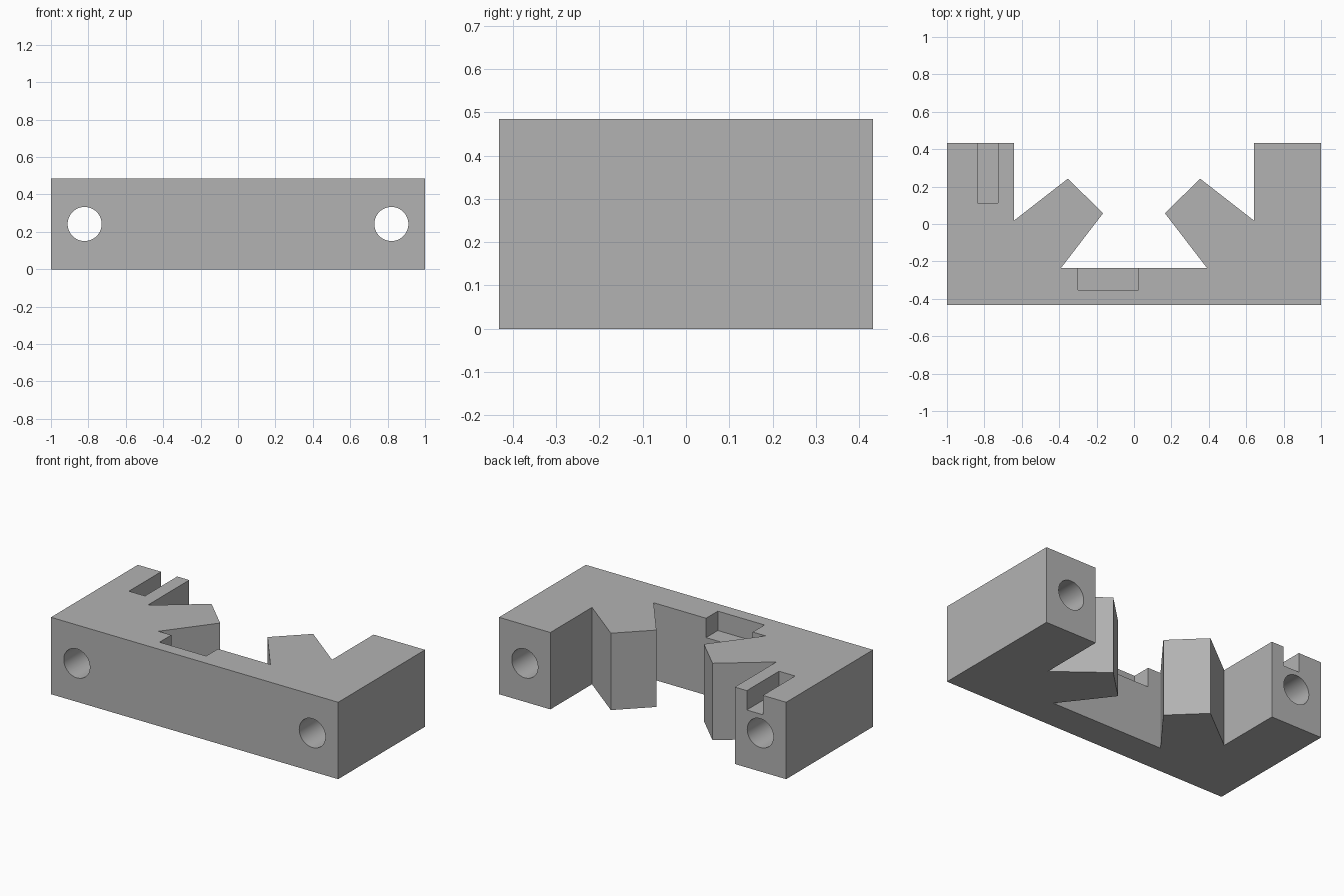
import bpy
import bmesh
import math
from mathutils import Matrix, Vector

cube = bpy.data.objects.get("Cube")
if cube:
    bpy.data.objects.remove(cube, do_unlink=True)

HEIGHT = 0.484
DEPTH = 0.432

grey = bpy.data.materials.new("plain grey")
grey.use_nodes = True
colour = (0.45, 0.45, 0.45, 1)
grey.diffuse_color = colour
grey.node_tree.nodes["Principled BSDF"].inputs["Base Color"].default_value = colour


def add_object(name, bm):
    mesh = bpy.data.meshes.new(name)
    bmesh.ops.recalc_face_normals(bm, faces=bm.faces)
    bm.to_mesh(mesh)
    bm.free()
    mesh.materials.append(grey)
    obj = bpy.data.objects.new(name, mesh)
    bpy.context.collection.objects.link(obj)
    return obj


def cut(target, cutter):
    cutter.hide_render = True
    cutter.hide_viewport = True
    cutter.display_type = 'WIRE'
    mod = target.modifiers.new(cutter.name, 'BOOLEAN')
    mod.object = cutter
    mod.operation = 'DIFFERENCE'
    mod.solver = 'EXACT'


def box_cutter(name, low, high):
    low, high = Vector(low), Vector(high)
    bm = bmesh.new()
    bmesh.ops.create_cube(bm, size=1)
    bmesh.ops.scale(bm, vec=high - low, verts=bm.verts)
    bmesh.ops.translate(bm, vec=(low + high) / 2, verts=bm.verts)
    return add_object(name, bm)


# Bracket body: one half outline, mirrored and extruded upward
half = [(1, -DEPTH), (1, DEPTH), (0.642, DEPTH), (0.642, 0.018),
        (0.354, 0.242), (0.165, 0.058), (0.39, -0.235)]
outline = half + [(-x, y) for x, y in reversed(half)]
bm = bmesh.new()
base = bm.faces.new([bm.verts.new((x, y, 0)) for x, y in outline])
top = bmesh.ops.extrude_face_region(bm, geom=[base])["geom"]
bmesh.ops.translate(bm, vec=(0, 0, HEIGHT),
                    verts=[v for v in top if isinstance(v, bmesh.types.BMVert)])
body = add_object("bracket_body", bm)

# Bolt holes running front to back through both arms
for side, x in (("left", 0.82), ("right", -0.82)):
    bm = bmesh.new()
    bmesh.ops.create_cone(bm, cap_ends=True, segments=64, radius1=0.091,
                          radius2=0.091, depth=1.2,
                          matrix=Matrix.Translation((x, 0, 0.242))
                          @ Matrix.Rotation(math.pi / 2, 4, 'X'))
    cut(body, add_object(side + "_bolt_hole_cutter", bm))

# Slot in the right arm and notch in the rear wall, both open at the top
cut(body, box_cutter("arm_slot_cutter", (-0.838, 0.112, 0.362), (-0.726, 0.6, 0.6)))
cut(body, box_cutter("wall_notch_cutter", (-0.3, -0.352, 0.362), (0.025, -0.2, 0.6)))

# Apply the cuts and keep hole walls smooth with sharp rims
bpy.ops.object.select_all(action='DESELECT')
bpy.context.view_layer.objects.active = body
body.select_set(True)
for mod in list(body.modifiers):
    bpy.ops.object.modifier_apply(modifier=mod.name)
for obj in [o for o in bpy.data.objects if o.name.endswith("_cutter")]:
    bpy.data.objects.remove(obj, do_unlink=True)
bpy.ops.object.shade_smooth_by_angle(angle=math.radians(30))
